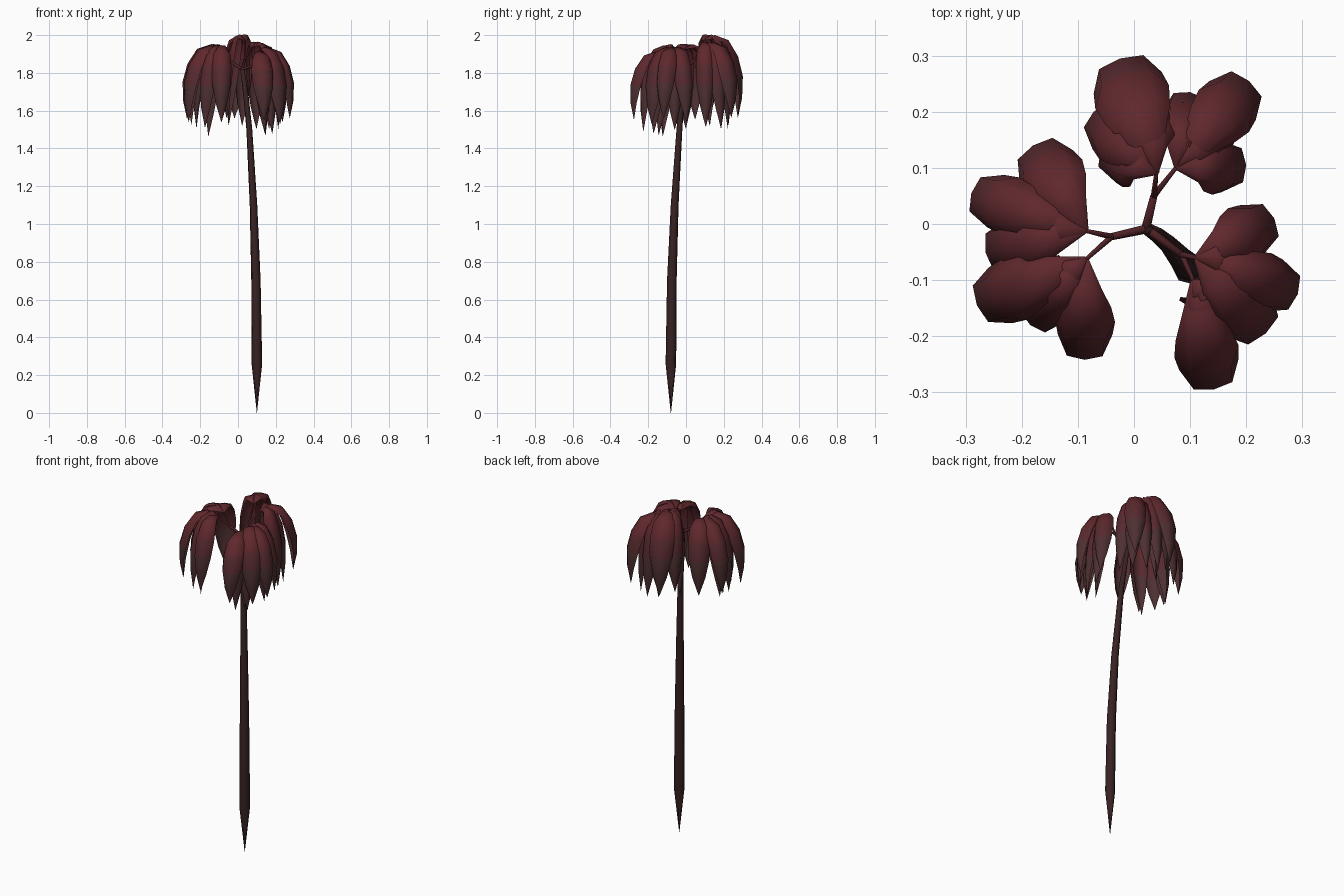
import bpy, math
from mathutils import Vector

if "Cube" in bpy.data.objects:
    bpy.data.objects.remove(bpy.data.objects["Cube"])


def material(name, color):
    m = bpy.data.materials.new(name)
    m.diffuse_color = (*color, 1)
    m.use_nodes = True
    m.node_tree.nodes["Principled BSDF"].inputs["Base Color"].default_value = m.diffuse_color
    return m


bark = material("dark bark", (0.04, 0.016, 0.017))
twig_red = material("red twig", (0.08, 0.016, 0.02))
LEAF_MATS = [material("leaf red", (0.115, 0.021, 0.026)),
             material("leaf middle", (0.095, 0.023, 0.027)),
             material("leaf tip", (0.075, 0.029, 0.031))]


def make(name, verts, faces, mats):
    me = bpy.data.meshes.new(name)
    me.from_pydata(verts, [], faces)
    for m in mats:
        me.materials.append(m)
    me.shade_smooth()
    ob = bpy.data.objects.new(name, me)
    bpy.context.collection.objects.link(ob)
    return ob


def tube(name, path, radii, mat, sides=6):
    pts = [Vector(p) for p in path]
    verts, faces = [], []
    for i, p in enumerate(pts):
        d = pts[min(i + 1, len(pts) - 1)] - pts[max(i - 1, 0)]
        q = d.to_track_quat('Z', 'Y')
        for k in range(sides):
            a = math.tau * k / sides
            verts.append(p + q @ Vector((math.cos(a), math.sin(a), 0)) * radii[i])
    for i in range(len(pts) - 1):
        for k in range(sides):
            a, b = i * sides + k, i * sides + (k + 1) % sides
            faces.append((a, b, b + sides, a + sides))
    faces.append(tuple(range((len(pts) - 1) * sides, len(pts) * sides)))
    return make(name, verts, faces, [mat])


# leaf stations: outward fraction, height fraction, half width, edge sag
STATIONS = [(0, 0, .004, 0), (.3, .07, .029, .018), (.62, .01, .046, .036),
            (.87, -.2, .053, .048), (1, -.46, .049, .046),
            (.99, -.74, .031, .026), (.9, -1, .001, 0)]


def leaf(name, start, end, drop, width=1.0):
    s, e = Vector(start), Vector((*end, start[2]))
    out = e - s
    reach = out.length
    out.normalize()
    side = Vector((-out.y, out.x, 0))
    centre = [s + out * reach * r + Vector((0, 0, drop * h)) for r, h, _, _ in STATIONS]
    verts, faces = [], []
    for i, p in enumerate(centre):
        d = (centre[min(i + 1, 6)] - centre[max(i - 1, 0)]).normalized()
        normal = d.cross(side)
        _, _, w, sag = STATIONS[i]
        for u, f in ((-1, 1), (-.65, .15), (0, 0), (.65, .15), (1, 1)):
            verts.append(p + side * u * w * width - normal * f * sag)
    for i in range(6):
        for k in range(4):
            a = i * 5 + k
            faces.append((a, a + 5, a + 6, a + 1))
    ob = make(name, verts, faces, LEAF_MATS)
    for f in ob.data.polygons:
        f.material_index = (0, 0, 0, 1, 2, 2)[f.index // 4]


# trunk: pointed foot, gentle lean
tube("trunk", [(.1, -.08, 0), (.1, -.08, .26), (.095, -.075, .7), (.082, -.06, 1.1),
               (.06, -.035, 1.5), (.042, -.02, 1.68), (.022, -.008, 1.83)],
     [.001, .029, .026, .021, .016, .014, .011], bark)

# clusters: fork point, then twig ends each with (leaf end x, y, drop, width)
HUB = (.022, -.008, 1.82)
CLUSTERS = {
    "back": ((.036, .05, 1.87), [
        ((.04, .09, 1.972), [(-.025, .295, .41, 1.3), (-.072, .2, .41, 1),
                             (-.06, .13, .45, .85), (.02, .24, .45, .9)]),
        ((.075, .1, 1.935), [(.205, .255, .37, 1.1), (.2, .105, .42, .95),
                             (.1, .235, .43, .9), (.175, .195, .43, .9)])]),
    "left": ((-.04, -.022, 1.86), [
        ((-.085, -.012, 1.925), [(-.18, .14, .38, 1.15), (-.29, .055, .37, 1),
                                 (-.265, -.05, .40, 1), (-.235, .0, .42, .9)]),
        ((-.085, -.062, 1.92), [(-.28, -.145, .38, 1.1), (-.088, -.242, .38, 1),
                                (-.185, -.18, .41, .9), (-.165, -.13, .455, .8)])]),
    "right": ((.085, -.055, 1.84), [
        ((.11, -.06, 1.91), [(.25, .01, .37, 1), (.292, -.125, .35, 1),
                             (.235, -.195, .38, 1.15), (.225, -.06, .41, .9)]),
        ((.105, -.1, 1.89), [(.142, -.295, .34, 1.1), (.19, -.18, .41, .9),
                             (.145, -.24, .4, .85), (.15, -.15, .42, .8)])]),
}
for side_name, (fork, twigs) in CLUSTERS.items():
    tube(side_name + "_branch", [HUB, fork], [.009, .007], twig_red, 5)
    for t, (end, leaves) in enumerate(twigs):
        tube(f"{side_name}_twig_{t}", [fork, end], [.006, .004], twig_red, 5)
        for n, (x, y, drop, width) in enumerate(leaves):
            leaf(f"{side_name}_leaf_{t}_{n}", end, (x, y), drop, width)
